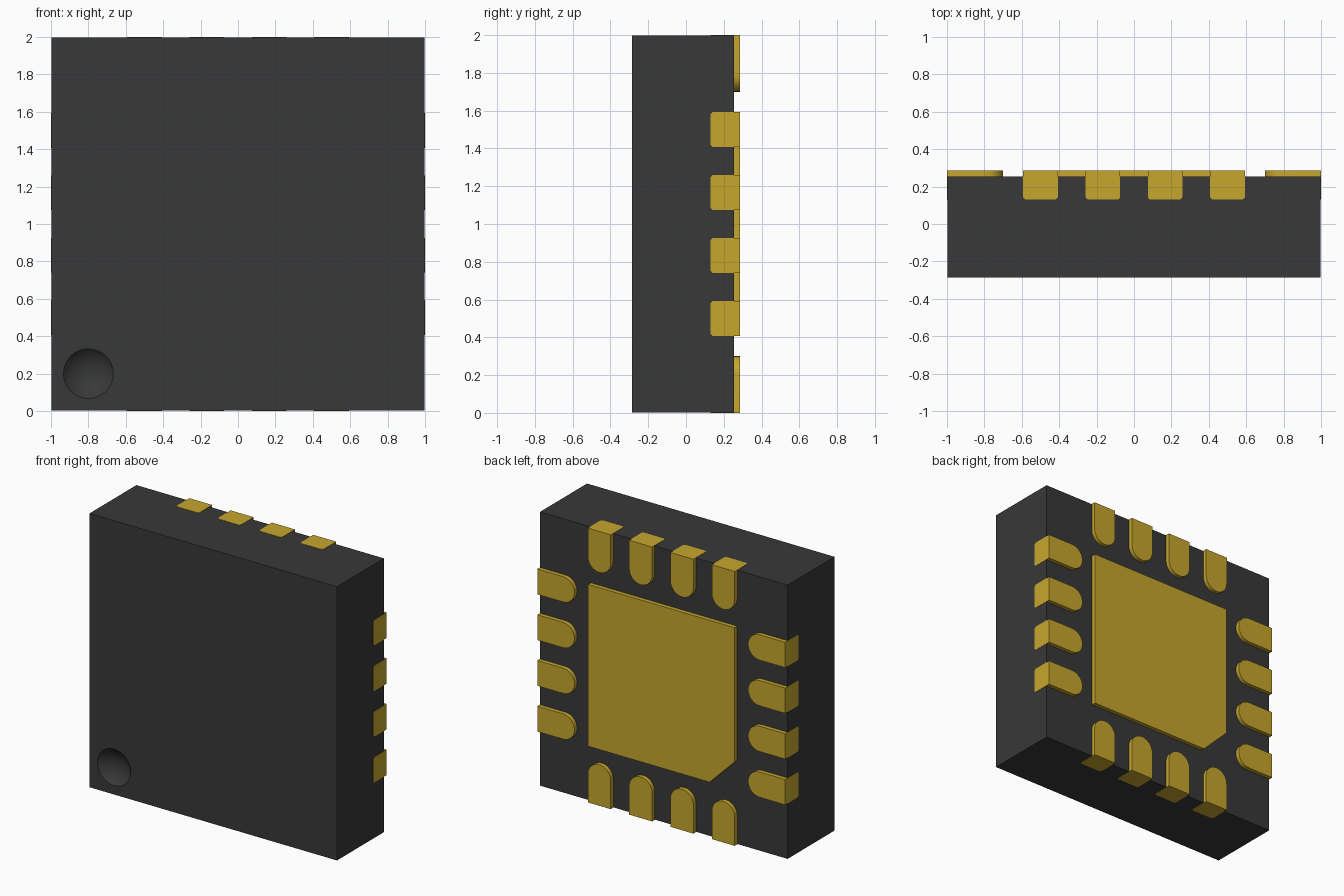
import bpy, bmesh, math
from mathutils import Matrix, Vector

if "Cube" in bpy.data.objects:
    bpy.data.objects.remove(bpy.data.objects["Cube"])

FRONT, BACK, OUT = -0.285, 0.255, 0.285   # body front, body back, pad face (y)
CENTRE = Vector((0, 0, 1))


def make_material(name, colour, metallic=0.0):
    m = bpy.data.materials.new(name)
    m.use_nodes = True
    m.diffuse_color = (*colour, 1)
    m.node_tree.nodes["Principled BSDF"].inputs["Base Color"].default_value = (*colour, 1)
    return m


black = make_material("black_resin", (0.04, 0.04, 0.04))
gold = make_material("gold_plating", (0.57, 0.385, 0.027))


def extrude(bm, points, direction):
    """Closed prism from a flat outline."""
    face = bm.faces.new([bm.verts.new(p) for p in points])
    new = bmesh.ops.extrude_face_region(bm, geom=[face])["geom"]
    bmesh.ops.translate(bm, vec=direction,
                        verts=[v for v in new if isinstance(v, bmesh.types.BMVert)])


def finish(bm, name, mat):
    bmesh.ops.recalc_face_normals(bm, faces=bm.faces)
    mesh = bpy.data.meshes.new(name)
    bm.to_mesh(mesh)
    bm.free()
    mesh.materials.append(mat)
    ob = bpy.data.objects.new(name, mesh)
    bpy.context.collection.objects.link(ob)
    return ob


def smooth(ob):
    bpy.ops.object.select_all(action='DESELECT')
    ob.select_set(True)
    bpy.context.view_layer.objects.active = ob
    bpy.ops.object.shade_smooth_by_angle(angle=math.radians(30))


# Body block
S = 0.998
bm = bmesh.new()
extrude(bm, [(-S, FRONT, 1 - S), (S, FRONT, 1 - S), (S, FRONT, 1 + S), (-S, FRONT, 1 + S)],
        (0, BACK - FRONT, 0))
body = finish(bm, "body", black)

# Shallow round dimple marking the first pin
r, depth = 0.133, 0.06
R = (r * r + depth * depth) / (2 * depth)
bm = bmesh.new()
bmesh.ops.create_uvsphere(
    bm, u_segments=48, v_segments=48, radius=R,
    matrix=Matrix.Translation((-0.8, FRONT - R + depth, 0.2)) @ Matrix.Rotation(math.pi / 2, 4, 'X'))
cutter = finish(bm, "dimple_cutter", black)
cutter.hide_render = True
bpy.context.view_layer.objects.active = body
cut = body.modifiers.new("dimple", 'BOOLEAN')
cut.operation, cut.solver, cut.object = 'DIFFERENCE', 'EXACT', cutter
bpy.ops.object.modifier_apply(modifier=cut.name)
bpy.data.objects.remove(cutter)
smooth(body)

# Central heat pad with one clipped corner
P, C = 0.59, 0.2
bm = bmesh.new()
outline = [(-P + C, -P), (P, -P), (P, P), (-P, P), (-P, -P + C)]
extrude(bm, [(x, BACK, 1 + z) for x, z in outline], (0, OUT - BACK, 0))
finish(bm, "heat_pad", gold)


# Leads: round-ended foot on the back plus a tab on the side wall
W, LENGTH, TAB, CLIP = 0.0925, 0.3, 0.13, 0.012


def make_lead(name, offset, angle):
    bm = bmesh.new()
    arc = [(offset + W * math.cos(t), 1 - LENGTH + W - W * math.sin(t))
           for t in (math.pi * i / 16 for i in range(17))]
    foot = [(offset + W, 1)] + arc + [(offset - W, 1)]
    extrude(bm, [(x, BACK, z) for x, z in foot], (0, OUT - BACK, 0))
    tab = [(-W, BACK), (-W, TAB + CLIP), (-W + CLIP, TAB),
           (W - CLIP, TAB), (W, TAB + CLIP), (W, BACK)]
    extrude(bm, [(offset + x, y, 1) for x, y in tab], (0, 0, -0.03))
    bmesh.ops.transform(bm, verts=bm.verts,
                        matrix=Matrix.Translation(CENTRE) @ Matrix.Rotation(angle, 4, 'Y'))
    smooth(finish(bm, name, gold))


for k, side in enumerate(("top", "left", "bottom", "right")):
    for i in range(4):
        make_lead(f"{side}_lead_{i + 1}", (i - 1.5) / 3, k * math.pi / 2)
